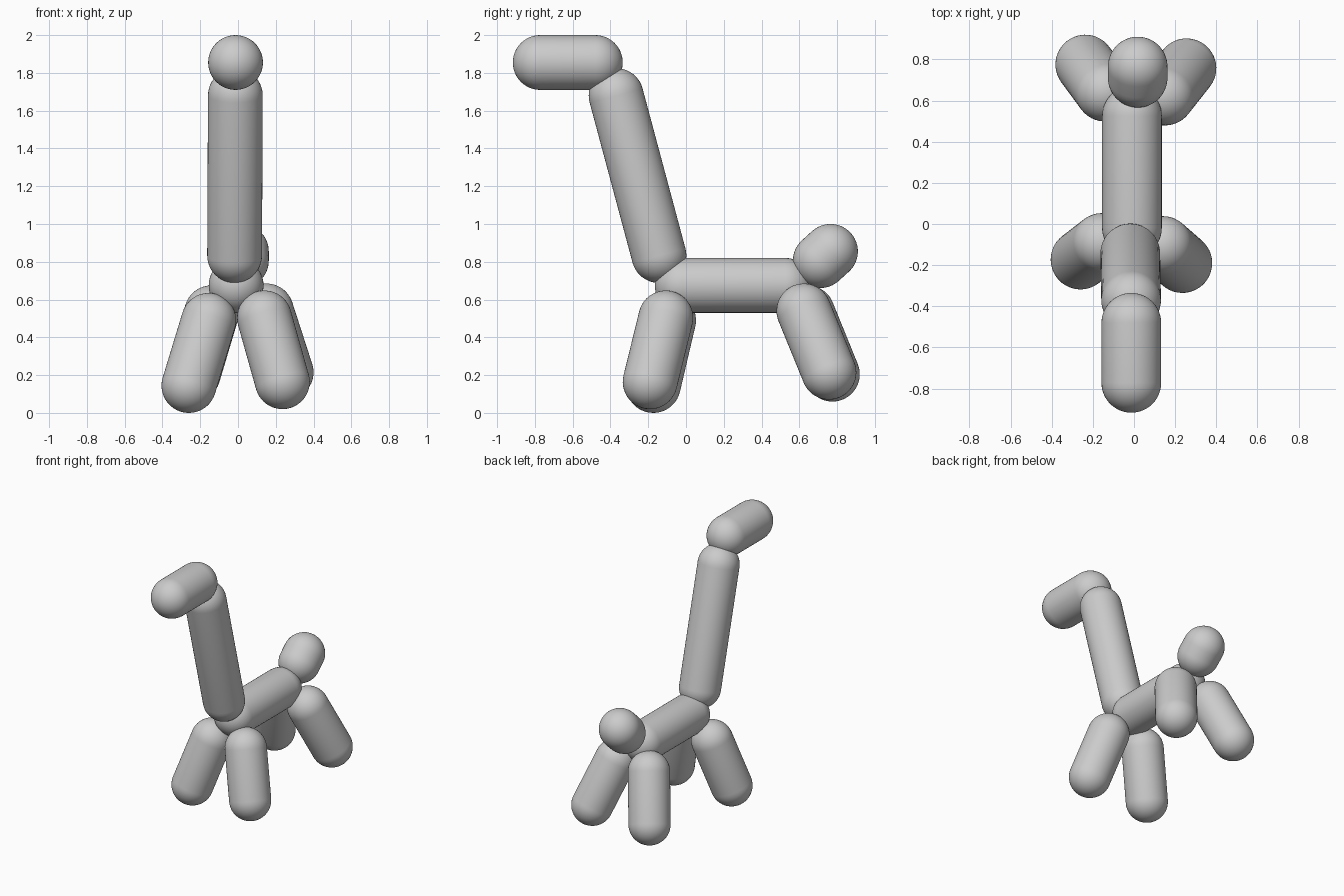
import bpy
import bmesh
import math
from mathutils import Vector

if "Cube" in bpy.data.objects:
    bpy.data.objects.remove(bpy.data.objects["Cube"])

R = 0.145      # shared radius of every rounded segment
SEGMENTS = 48
CAP_RINGS = 12


def capsule(name, a, b, r=R):
    """Smooth round-ended tube whose cap centres are a and b."""
    a, b = Vector(a), Vector(b)
    length = (b - a).length
    bm = bmesh.new()
    # Sphere stretched by moving its upper half along the axis
    bmesh.ops.create_uvsphere(bm, u_segments=SEGMENTS,
                              v_segments=2 * CAP_RINGS, radius=r)
    for v in bm.verts:
        v.co.z += length / 2 if v.co.z > 1e-5 else -length / 2
    # Restore a clean equator ring at the upper cap
    seam = [e for e in bm.edges
            if abs(e.verts[0].co.z - e.verts[1].co.z) > length * 0.9]
    cut = bmesh.ops.subdivide_edges(bm, edges=seam, cuts=1)
    for v in cut["geom_inner"]:
        if isinstance(v, bmesh.types.BMVert):
            v.co.x, v.co.y = Vector((v.co.x, v.co.y)).normalized() * r
            v.co.z = length / 2
    for f in bm.faces:
        f.smooth = True
    mesh = bpy.data.meshes.new(name)
    bm.to_mesh(mesh)
    bm.free()
    obj = bpy.data.objects.new(name, mesh)
    bpy.context.collection.objects.link(obj)
    obj.location = (a + b) / 2
    obj.rotation_euler = (b - a).to_track_quat('Z', 'Y').to_euler()
    return obj


parts = {
    # Trunk, neck and head
    "body": ((-0.01, -0.02, 0.675), (-0.01, 0.525, 0.675)),
    "neck": ((-0.018, -0.143, 0.833), (-0.014, -0.37, 1.68)),
    "head": ((-0.013, -0.48, 1.855), (-0.013, -0.772, 1.855)),
    # Short upturned tail
    "tail": ((0.018, 0.711, 0.806), (0.018, 0.765, 0.855)),
    # Splayed legs, each posed slightly differently
    "front_leg_right": ((0.14, -0.107, 0.503), (0.235, -0.19, 0.165)),
    "front_leg_left": ((-0.155, -0.092, 0.49), (-0.26, -0.173, 0.145)),
    "back_leg_right": ((0.15, 0.624, 0.54), (0.255, 0.757, 0.215)),
    "back_leg_left": ((-0.14, 0.643, 0.53), (-0.237, 0.775, 0.205)),
}
for part, (start, end) in parts.items():
    capsule(part, start, end)
